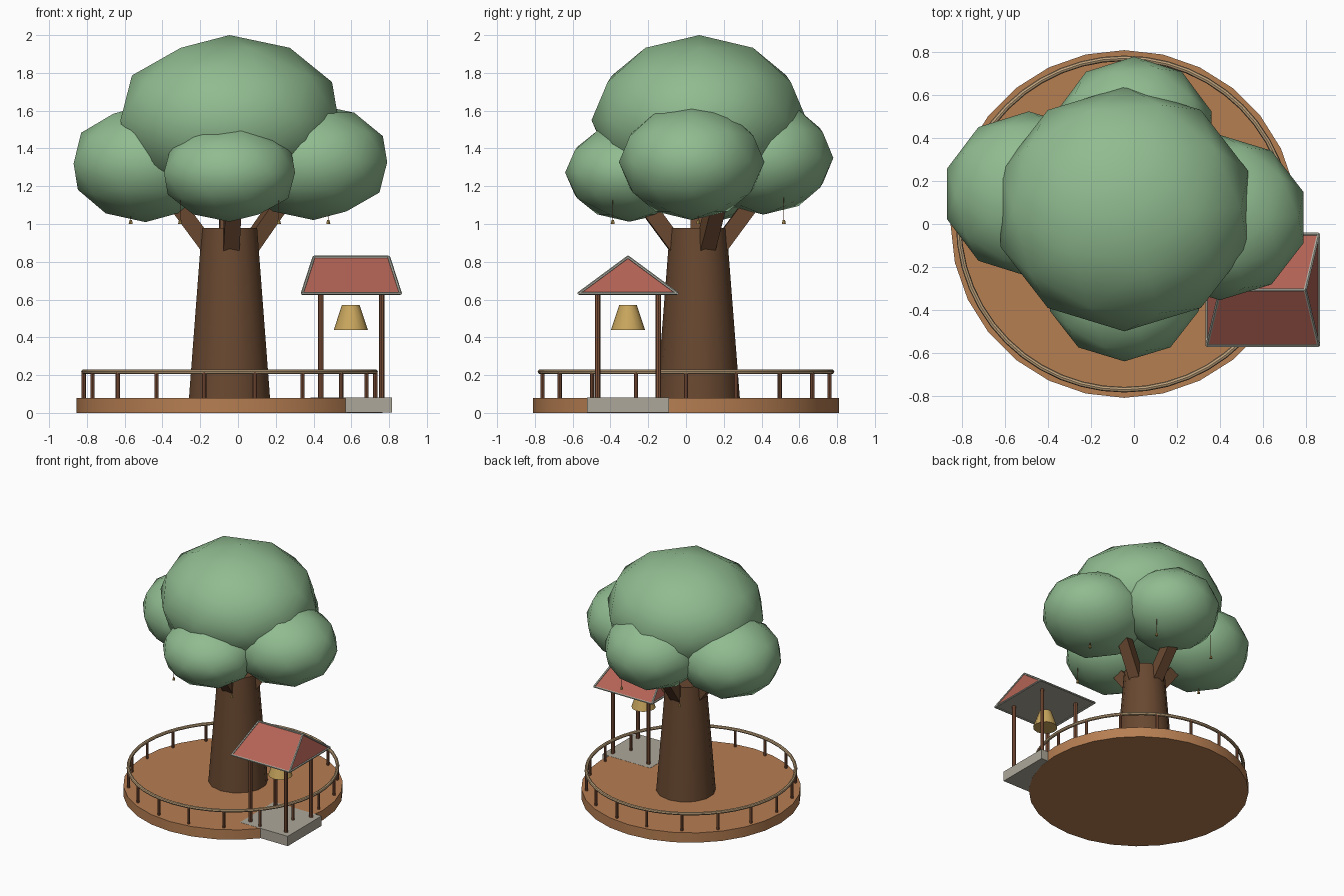
import bpy, bmesh, math
from mathutils import Vector, Matrix

if "Cube" in bpy.data.objects:
    bpy.data.objects.remove(bpy.data.objects["Cube"], do_unlink=True)


def material(name, rgb):
    m = bpy.data.materials.new(name)
    m.use_nodes = True
    m.diffuse_color = (*rgb, 1)
    m.node_tree.nodes["Principled BSDF"].inputs["Base Color"].default_value = (*rgb, 1)
    return m


LEAF = material("leaf green", (0.28, 0.5, 0.28))
BARK = material("bark brown", (0.14, 0.065, 0.03))
DECK = material("deck orange brown", (0.47, 0.21, 0.085))
RAIL = material("rail tan", (0.52, 0.36, 0.2))
POST = material("post brown", (0.23, 0.09, 0.045))
ROOF = material("roof red", (0.45, 0.125, 0.09))
STONE = material("stone grey", (0.42, 0.39, 0.32))
TRIM = material("trim grey", (0.44, 0.44, 0.38))
GOLD = material("bell gold", (0.58, 0.38, 0.11))


def finish(name, mat, smooth=True):
    ob = bpy.context.object
    ob.name = name
    ob.data.materials.append(mat)
    if smooth:
        bpy.ops.object.shade_smooth_by_angle(angle=math.radians(40))
    return ob


def cone(name, mat, x, y, z0, z1, r0, r1, sides):
    bpy.ops.mesh.primitive_cone_add(vertices=sides, radius1=r0, radius2=r1,
                                    depth=z1 - z0, location=(x, y, (z0 + z1) / 2))
    return finish(name, mat, sides > 4)


def beam(name, mat, a, b, r, sides, turn=0):
    """Straight bar from a to b."""
    a, b = Vector(a), Vector(b)
    d = b - a
    bpy.ops.mesh.primitive_cylinder_add(vertices=sides, radius=r, depth=d.length)
    ob = finish(name, mat, sides > 4)
    spin = Matrix.Rotation(turn, 4, 'Z')
    ob.matrix_world = Matrix.Translation((a + b) / 2) @ d.to_track_quat('Z', 'Y').to_matrix().to_4x4() @ spin
    return ob


def blob(name, centre, radii):
    bpy.ops.mesh.primitive_ico_sphere_add(subdivisions=2, radius=1, location=centre)
    bpy.context.object.scale = radii
    finish(name, LEAF, False)
    bpy.ops.object.shade_smooth()


CX, TY = -0.045, 0.065   # tree axis

# Round deck with its railing
cone("deck", DECK, CX, 0, 0, 0.08, 0.81, 0.81, 28)
R = 0.772
bpy.ops.mesh.primitive_torus_add(major_radius=R, minor_radius=0.013, major_segments=48,
                                 minor_segments=8, location=(CX, 0, 0.218))
finish("handrail", RAIL)
for i in range(18):
    a = math.radians(20 * i)
    cone("rail_post", POST, CX + R * math.cos(a), R * math.sin(a), 0.08, 0.215, 0.011, 0.011, 8)

# Trunk and branches
cone("trunk", BARK, CX, TY, 0.08, 0.98, 0.22, 0.15, 14)
for deg in (-86, 20, 93, 180):
    a = math.radians(deg)
    out = Vector((math.cos(a), math.sin(a), 0))
    base = Vector((CX, TY, 0))
    beam("branch", BARK, base + out * 0.11 + Vector((0, 0, 0.875)),
         base + out * 0.38 + Vector((0, 0, 1.24)), 0.06, 4, math.pi / 4)

# Leaf crown
blob("crown_top", (CX, 0.07, 1.55), (0.607, 0.57, 0.45))
blob("crown_left", (0.40, 0.03, 1.328), (0.41, 0.385, 0.307))
blob("crown_right", (-0.49, 0.14, 1.32), (0.4, 0.385, 0.31))
blob("crown_front", (CX, -0.30, 1.272), (0.365, 0.34, 0.26))
blob("crown_back", (0, 0.41, 1.35), (0.38, 0.37, 0.3))

# Small bells hanging from the crown
for i in range(6):
    a = math.radians(60 * i)
    x, y = CX + 0.523 * math.cos(a), TY + 0.523 * math.sin(a)
    cone("hanging_string", POST, x, y, 1.015, 1.2, 0.002, 0.002, 6)
    cone("small_bell", GOLD, x, y, 1.0, 1.022, 0.011, 0.006, 8)

# Bell shelter: base, posts and bell
PX, PY = 0.6, -0.307
bpy.ops.mesh.primitive_cube_add(size=1, location=(PX, PY, 0.041))
bpy.context.object.scale = (0.43, 0.435, 0.08)
finish("shelter_base", STONE, False)
for sx in (-1, 1):
    for sy in (-1, 1):
        cone("shelter_post", POST, PX + sx * 0.161, PY + sy * 0.161, 0.08, 0.64, 0.0145, 0.0145, 8)
cone("bell", GOLD, PX - 0.003, PY, 0.44, 0.57, 0.09, 0.047, 12)

# Hipped roof, grey underneath
bm = bmesh.new()
EAVE, RIDGE = 0.633, 0.825
corners = [(PX + sx * 0.26, PY + sy * 0.26, EAVE) for sx, sy in ((-1, -1), (1, -1), (1, 1), (-1, 1))]
tips = [(PX + s * 0.198, PY, RIDGE) for s in (-1, 1)]
c = [bm.verts.new(p) for p in corners]
t = [bm.verts.new(p) for p in tips]
for f in ((c[0], c[1], t[1], t[0]), (c[1], c[2], t[1]), (c[2], c[3], t[0], t[1]),
          (c[3], c[0], t[0]), (c[3], c[2], c[1], c[0])):
    bm.faces.new(f)
bm.normal_update()
for f in bm.faces:
    f.material_index = 1 if f.normal.z < -0.5 else 0
edges = [(e.verts[0].co.copy(), e.verts[1].co.copy()) for e in bm.edges]
mesh = bpy.data.meshes.new("shelter_roof")
bm.to_mesh(mesh)
bm.free()
mesh.materials.append(ROOF)
mesh.materials.append(STONE)
bpy.context.collection.objects.link(bpy.data.objects.new("shelter_roof", mesh))
for a, b in edges:
    beam("roof_trim", TRIM, a, b, 0.008, 6)
